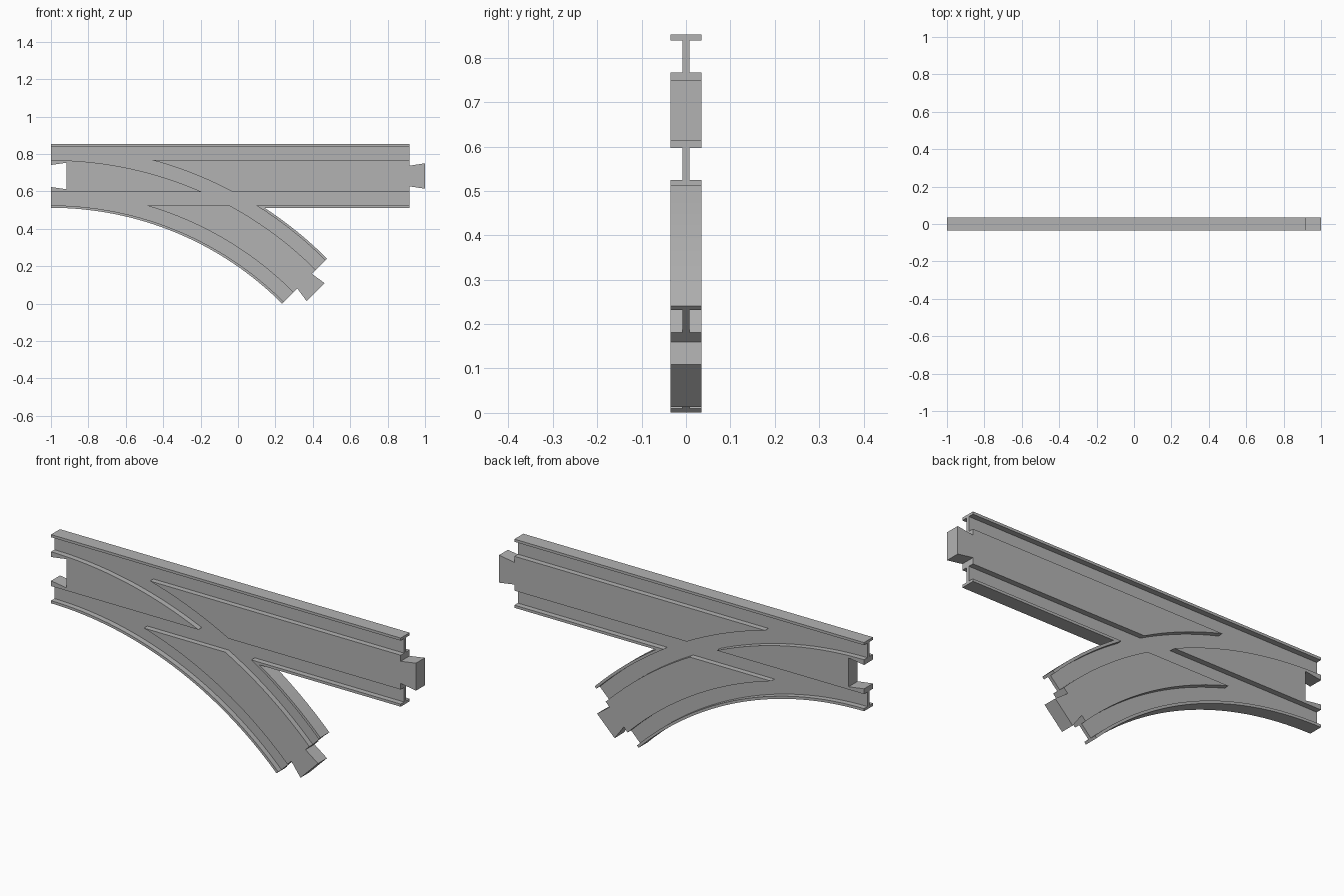
import bpy, bmesh
from math import sin, cos, asin, acos, radians

cube = bpy.data.objects.get("Cube")
if cube:
    bpy.data.objects.remove(cube, do_unlink=True)

# Track dimensions
MID = 0.682             # height of the straight centre line
R = 1.917               # radius of the branch centre line
CZ = MID - R            # arc centre is at (-1, CZ)
END = radians(45)       # branch sweep
X0, X1 = -1.0, 0.916    # ends of the straight track
HALF, RAIL, CORE = 0.17, 0.157, 0.085   # outer edge, flange inside, centre strip
THICK, WEB = 0.035, 0.008               # half depths
LINK = 1.0 - X1         # connector length

grey = bpy.data.materials.new("track grey")
grey.use_nodes = True
COL = (0.45, 0.45, 0.45, 1)
grey.diffuse_color = COL
grey.node_tree.nodes["Principled BSDF"].inputs["Base Color"].default_value = COL


def angle_at(off, h):
    """Angle where the branch line at radial offset off reaches straight offset h."""
    return acos((R + h) / (R + off))


def arc(off, a0, a1):
    """Points on the branch line at radial offset off."""
    r = R + off
    n = max(2, round(abs(a1 - a0) / radians(1.4)))
    return [(X0 + r * sin(a0 + (a1 - a0) * i / n),
             CZ + r * cos(a0 + (a1 - a0) * i / n)) for i in range(n + 1)]


def tongue(x, z, a):
    """Dovetail tongue starting at a track end that is turned down by angle a."""
    pts = [(0, 0.055), (LINK, 0.068), (LINK, -0.068), (0, -0.055)]
    return [(x + u * cos(a) + v * sin(a), z - u * sin(a) + v * cos(a)) for u, v in pts]


def slab(name, outline, depth):
    """Extrude an x-z outline symmetrically in depth."""
    bm = bmesh.new()
    face = bm.faces.new([bm.verts.new((x, -depth, z)) for x, z in outline])
    bmesh.ops.remove_doubles(bm, verts=bm.verts[:], dist=1e-5)
    out = bmesh.ops.extrude_face_region(bm, geom=bm.faces[:], use_keep_orig=True)
    moved = [v for v in out["geom"] if isinstance(v, bmesh.types.BMVert)]
    bmesh.ops.translate(bm, verts=moved, vec=(0, 2 * depth, 0))
    bmesh.ops.recalc_face_normals(bm, faces=bm.faces[:])
    me = bpy.data.meshes.new(name)
    bm.to_mesh(me)
    bm.free()
    me.shade_smooth()
    me.set_sharp_from_angle(angle=radians(25))
    me.materials.append(grey)
    ob = bpy.data.objects.new(name, me)
    bpy.context.collection.objects.link(ob)
    return ob


# Thin web joining all raised parts, its rim hidden inside the flanges
e = (HALF + RAIL) / 2
slab("groove_web",
     [(X0, MID + e), (X1, MID + e), (X1, MID - e)]
     + arc(e, angle_at(e, -e), END) + arc(-e, END, 0)
     + [(X0, MID - 0.078), (X0 + 0.09, MID - 0.078),
        (X0 + 0.09, MID + 0.078), (X0, MID + 0.078)], WEB)

# Upper flange of the straight track
slab("top_flange", [(X0, MID + HALF), (X1, MID + HALF),
                    (X1, MID + RAIL), (X0, MID + RAIL)], THICK)

# Lower flange of the branch
slab("branch_lower_flange", arc(-RAIL, 0, END) + arc(-HALF, END, 0), THICK)

# V-shaped flange where the two tracks part
slab("fork_flange",
     [(X1, MID - RAIL), (X1, MID - HALF)]
     + arc(HALF, angle_at(HALF, -HALF), END)
     + arc(RAIL, END, angle_at(RAIL, -RAIL)), THICK)

# Shared centre wedge with the dovetail socket
slab("entry_centre",
     arc(CORE, 0, angle_at(CORE, -CORE))
     + [(X0, MID - CORE), (X0, MID - 0.059), (X0 + LINK, MID - 0.071),
        (X0 + LINK, MID + 0.071), (X0, MID + 0.059)], THICK)

# Straight centre strip with its tongue
slab("straight_centre",
     arc(RAIL, angle_at(RAIL, -CORE), angle_at(RAIL, CORE))
     + [(X1, MID + CORE)] + tongue(X1, MID, 0) + [(X1, MID - CORE)], THICK)

# Branch centre strip with its tongue
slab("branch_centre",
     arc(CORE, angle_at(CORE, -RAIL), END)
     + tongue(X0 + R * sin(END), CZ + R * cos(END), END)
     + arc(-CORE, END, angle_at(-CORE, -RAIL)), THICK)
